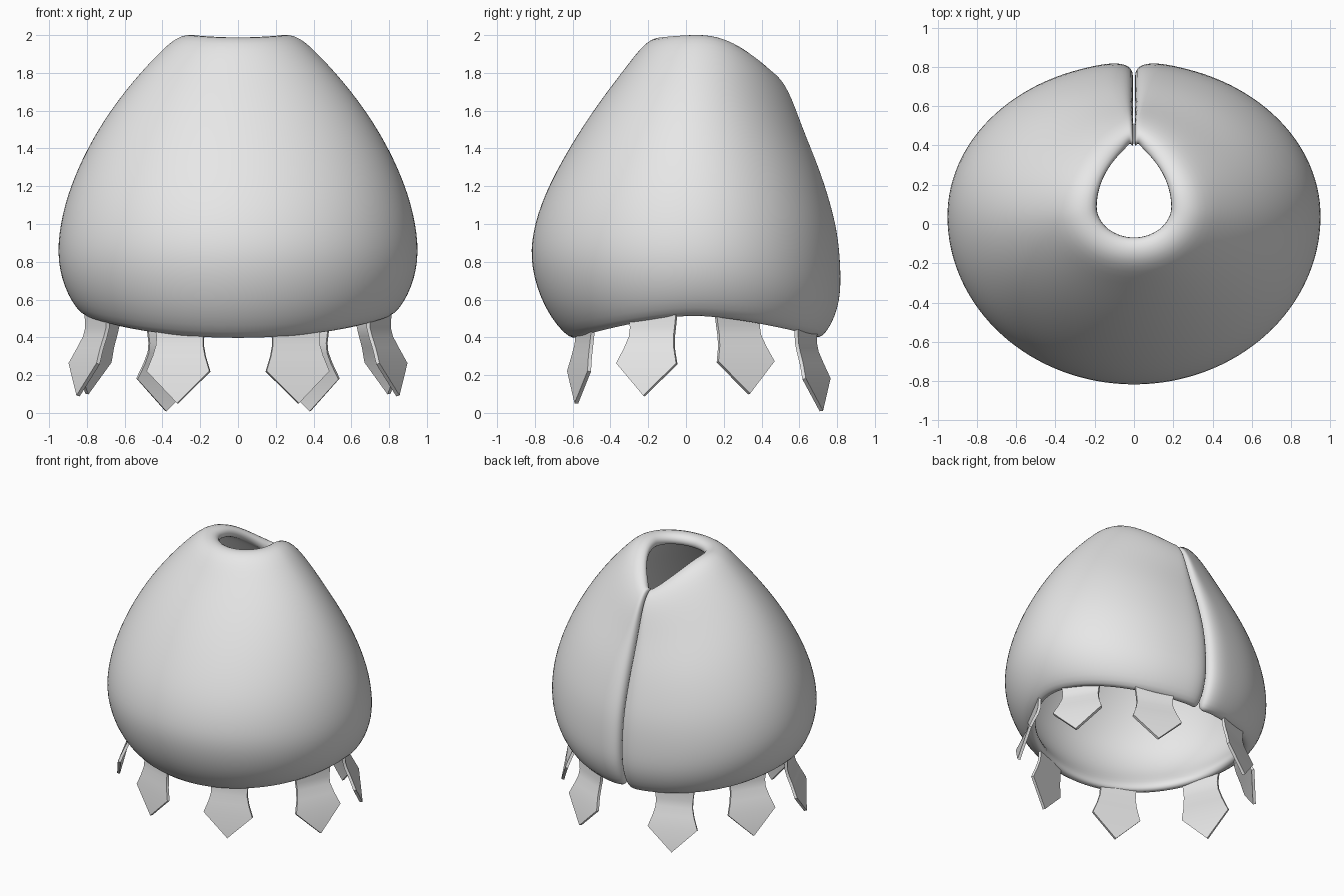
import bpy, bmesh
from math import sin, cos, pi, radians
from mathutils import Vector

if "Cube" in bpy.data.objects:
    bpy.data.objects.remove(bpy.data.objects["Cube"])

grey = bpy.data.materials.new("light grey")
grey.use_nodes = True
grey.diffuse_color = (0.8, 0.8, 0.8, 1)
grey.node_tree.nodes["Principled BSDF"].inputs["Base Color"].default_value = (0.8, 0.8, 0.8, 1)


def add_object(name, bm):
    bmesh.ops.recalc_face_normals(bm, faces=bm.faces)
    for f in bm.faces:
        f.smooth = True
    mesh = bpy.data.meshes.new(name)
    bm.to_mesh(mesh)
    bm.free()
    mesh.materials.append(grey)
    obj = bpy.data.objects.new(name, mesh)
    bpy.context.collection.objects.link(obj)
    return obj


# Shell profiles from the neck down to the hem: (distance from axis, height)
FRONT = [(.06, 1.985), (.19, 2.0), (.30, 1.855), (.46, 1.65), (.62, 1.41),
         (.76, 1.15), (.82, .95), (.83, .78), (.76, .55), (.61, .365)]
SIDE = [(.18, 1.995), (.305, 2.015), (.43, 1.90), (.60, 1.715), (.765, 1.48),
        (.89, 1.22), (.95, 1.0), (.965, .8), (.91, .62), (.81, .49)]
BACK = [(.40, 1.79), (.47, 1.81), (.55, 1.71), (.62, 1.51), (.71, 1.3),
        (.775, 1.1), (.815, .93), (.83, .72), (.82, .55), (.73, .375)]
THICK = 0.09


def inset(curve):
    """Offset a profile inward to get the lining."""
    pts = [Vector(p) for p in curve]
    result = []
    for i, p in enumerate(pts):
        t = (pts[min(i + 1, len(pts) - 1)] - pts[max(i - 1, 0)]).normalized()
        result.append(p - THICK * Vector((-t.y, t.x)))
    return result


def close_loop(curve):
    return [Vector(p) for p in curve] + inset(curve)[::-1]


def build_shell():
    n = len(SIDE)
    rows = list(zip(close_loop(FRONT), close_loop(SIDE), close_loop(BACK)))
    angles = [0, radians(5)] + [pi * i / 16 for i in range(1, 17)]
    bm = bmesh.new()
    grid = []
    for k, (f, s, b) in enumerate(rows):
        level = k if k < n else 2 * n - 1 - k
        fade = max(0, 1 - level / 4)
        centre = 0.04 + 0.05 * fade
        row = []
        for i, a in enumerate(angles):
            c = cos(a)
            end, power = (b, 1 + 0.7 * fade) if c > 0 else (f, 1)
            reach = b.x - centre if c > 0 else f.x + centre
            x = s.x * abs(sin(a)) ** power
            if i < 4:
                x = max(x, 0.003 + 0.012 * i)
            elif i == len(angles) - 1:
                x = 0
            y = centre + reach * c - (0.025 if i == 0 else 0)
            z = s.y + (end.y - s.y) * abs(c) ** (1.5 + 0.6 * fade)
            row.append(bm.verts.new((x, y, z)))
        grid.append(row)
    m = len(rows)
    for k in range(m):
        for i in range(len(angles) - 1):
            j = (k + 1) % m
            bm.faces.new((grid[k][i], grid[k][i + 1], grid[j][i + 1], grid[j][i]))
    # Close the wall along the back slit
    for k in range(n - 1):
        bm.faces.new((grid[k][0], grid[k + 1][0], grid[m - 2 - k][0], grid[m - 1 - k][0]))
    shell = add_object("split_shell", bm)
    mirror = shell.modifiers.new("mirror", "MIRROR")
    mirror.merge_threshold = 0.0005
    smooth = shell.modifiers.new("smooth", "SUBSURF")
    smooth.levels = smooth.render_levels = 2


# Tab rows below the root: (height above tip, half width, outward flare)
TAB = [(.36, .13, 0), (.31, .13, .01), (.25, .145, .03), (.17, .175, .055)]


def build_tab(name, x, y, tip_z, heading, flare, top):
    """A hanging pointed tab; heading is its outward direction from +x."""
    out = Vector((cos(heading), sin(heading), 0))
    along = Vector((-out.y, out.x, 0))
    base = Vector((x, y, tip_z))
    bm = bmesh.new()
    rows = []
    for h, w, o in [(top, .14, 0)] + TAB:
        rows.append([bm.verts.new(base + along * w * u + out * o * flare + Vector((0, 0, h)))
                     for u in (-1, 1)])
    tip = bm.verts.new(base + out * 0.08 * flare)
    for a, b in zip(rows, rows[1:]):
        bm.faces.new((a[0], a[1], b[1], b[0]))
    bm.faces.new((rows[-1][0], rows[-1][1], tip))
    tab = add_object(name, bm)
    solid = tab.modifiers.new("thickness", "SOLIDIFY")
    solid.thickness = 0.02
    solid.offset = 0
    # Sharpen the plate's rim while the face stays smooth
    bevel = tab.modifiers.new("rim", "EDGE_SPLIT")
    bevel.split_angle = radians(35)


build_shell()
for side, sx in (("left", 1), ("right", -1)):
    for name, x, y, z, deg, flare, top in (("front", .305, -.535, .05, -72, .6, .41),
                                           ("side_front", .745, -.175, .09, -25, 1.4, .45),
                                           ("side_back", .705, .275, .10, 32, 1.4, .43),
                                           ("back", .35, .635, .01, 68, 1.1, .44)):
        heading = radians(deg if sx > 0 else 180 - deg)
        build_tab(f"{name}_tab_{side}", x * sx, y, z, heading, flare, top)
